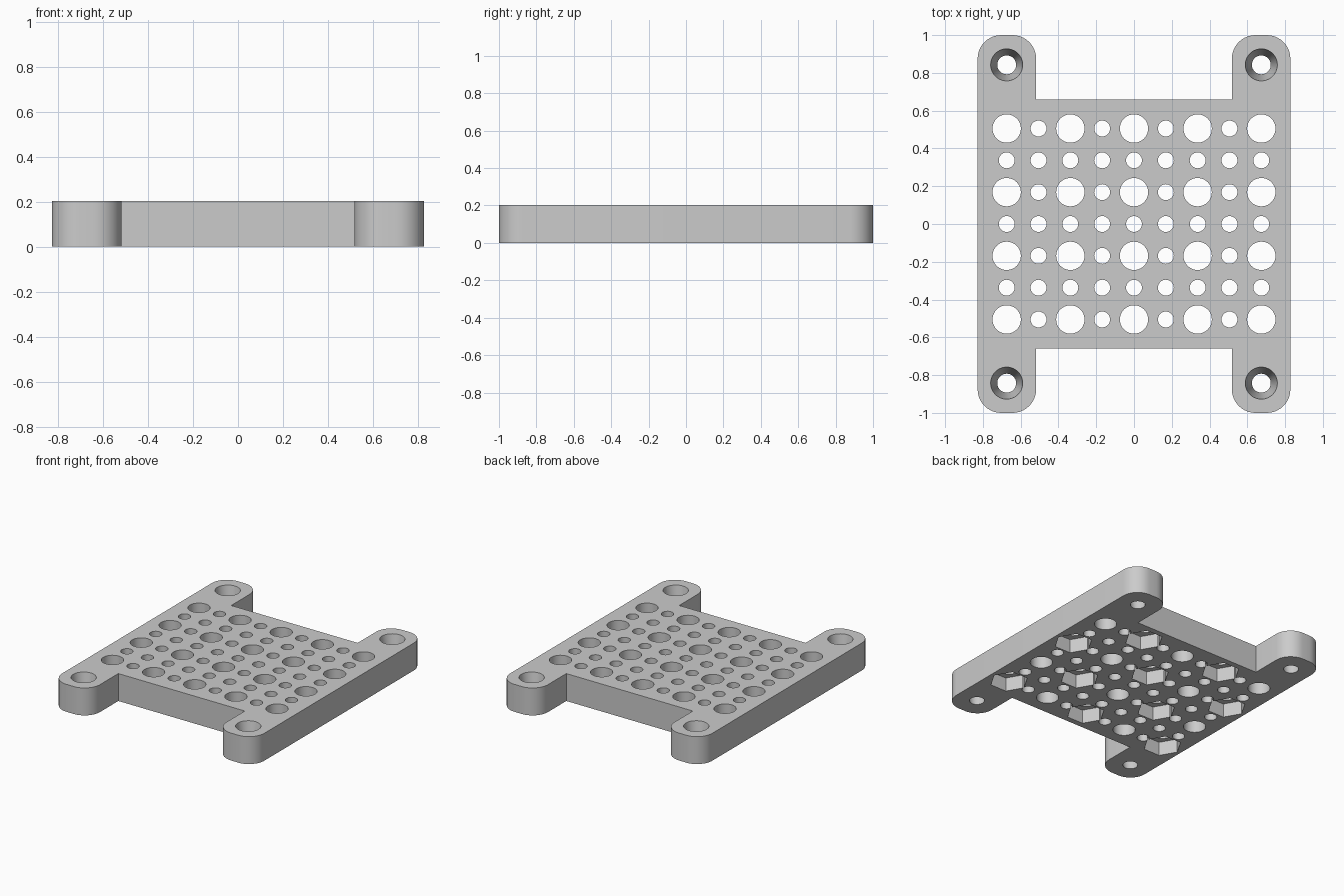
import bpy, bmesh
from math import pi, cos, sin

cube = bpy.data.objects.get("Cube")
if cube:
    bpy.data.objects.remove(cube, do_unlink=True)

THICK = 0.203
HALF_X, HALF_Y = 0.828, 1.0
NOTCH_X, NOTCH_Y = 0.518, 0.66
CORNER = 0.125
PITCH = 0.1685

grey = bpy.data.materials.new("plain grey")
grey.use_nodes = True
colour = (0.6, 0.6, 0.6, 1)
grey.diffuse_color = colour
grey.node_tree.nodes["Principled BSDF"].inputs["Base Color"].default_value = colour


def make_object(name, bm):
    bmesh.ops.recalc_face_normals(bm, faces=bm.faces)
    mesh = bpy.data.meshes.new(name)
    bm.to_mesh(mesh)
    bm.free()
    mesh.materials.append(grey)
    obj = bpy.data.objects.new(name, mesh)
    bpy.context.collection.objects.link(obj)
    return obj


def add_prism(bm, x, y, r_low, r_high, z_low, z_high, sides):
    """Closed prism or cone frustum standing along z."""
    rings = []
    for r, z in ((r_low, z_low), (r_high, z_high)):
        rings.append([bm.verts.new((x + r * cos(2 * pi * k / sides),
                                    y + r * sin(2 * pi * k / sides), z))
                      for k in range(sides)])
    low, high = rings
    bm.faces.new(low[::-1])
    bm.faces.new(high)
    for k in range(sides):
        n = (k + 1) % sides
        bm.faces.new((low[k], low[n], high[n], high[k]))


def arc(cx, cy, start, steps=10):
    return [(cx + CORNER * cos(start + pi / 2 * k / steps),
             cy + CORNER * sin(start + pi / 2 * k / steps)) for k in range(steps + 1)]


def cut(target, cutter):
    mod = target.modifiers.new(cutter.name, "BOOLEAN")
    mod.operation = "DIFFERENCE"
    mod.solver = "EXACT"
    mod.object = cutter
    cutter.hide_render = True
    bpy.context.view_layer.objects.active = target
    bpy.ops.object.modifier_apply(modifier=mod.name)
    bpy.data.objects.remove(cutter, do_unlink=True)


# Plate outline: one quarter, then mirrored round to the other three
quarter = [(HALF_X, 0)]
quarter += arc(HALF_X - CORNER, HALF_Y - CORNER, 0)
quarter += arc(NOTCH_X + CORNER, HALF_Y - CORNER, pi / 2)
quarter += [(NOTCH_X, NOTCH_Y)]
back = quarter[1:] + [(-x, y) for x, y in quarter[:0:-1]]
outline = back + [(-x, -y) for x, y in back]

bm = bmesh.new()
base = bm.faces.new([bm.verts.new((x, y, 0)) for x, y in outline])
solid = bmesh.ops.extrude_face_region(bm, geom=[base])
top = [v for v in solid["geom"] if isinstance(v, bmesh.types.BMVert)]
bmesh.ops.translate(bm, verts=top, vec=(0, 0, THICK))
plate = make_object("mounting_plate", bm)

# Grid of round holes: wide at every second row and column, narrow elsewhere
holes, pockets = bmesh.new(), bmesh.new()
for i in range(9):
    for j in range(7):
        x, y = (i - 4) * PITCH, (j - 3) * PITCH
        wide = i % 2 == 0 and j % 2 == 0
        r = 0.075 if wide else 0.042
        add_prism(holes, x, y, r, r, -0.1, THICK + 0.1, 40 if wide else 28)
        # Hexagonal nut pockets underneath, in a checkerboard
        if wide and (i + j) % 4 == 0:
            add_prism(pockets, x, y, 0.13, 0.13, -0.1, THICK / 2, 6)

# Tapered screw holes in the four ears, carried slightly past both faces
slope = (0.085 - 0.05) / THICK
for sx in (-1, 1):
    for sy in (-1, 1):
        add_prism(holes, sx * 4 * PITCH, sy * 5 * PITCH,
                  0.05 - slope * 0.1, 0.085 + slope * 0.1, -0.1, THICK + 0.1, 40)

cut(plate, make_object("hole_cutter", holes))
cut(plate, make_object("pocket_cutter", pockets))

bpy.ops.object.select_all(action="DESELECT")
plate.select_set(True)
bpy.context.view_layer.objects.active = plate
bpy.ops.object.shade_smooth_by_angle(angle=pi / 6)
